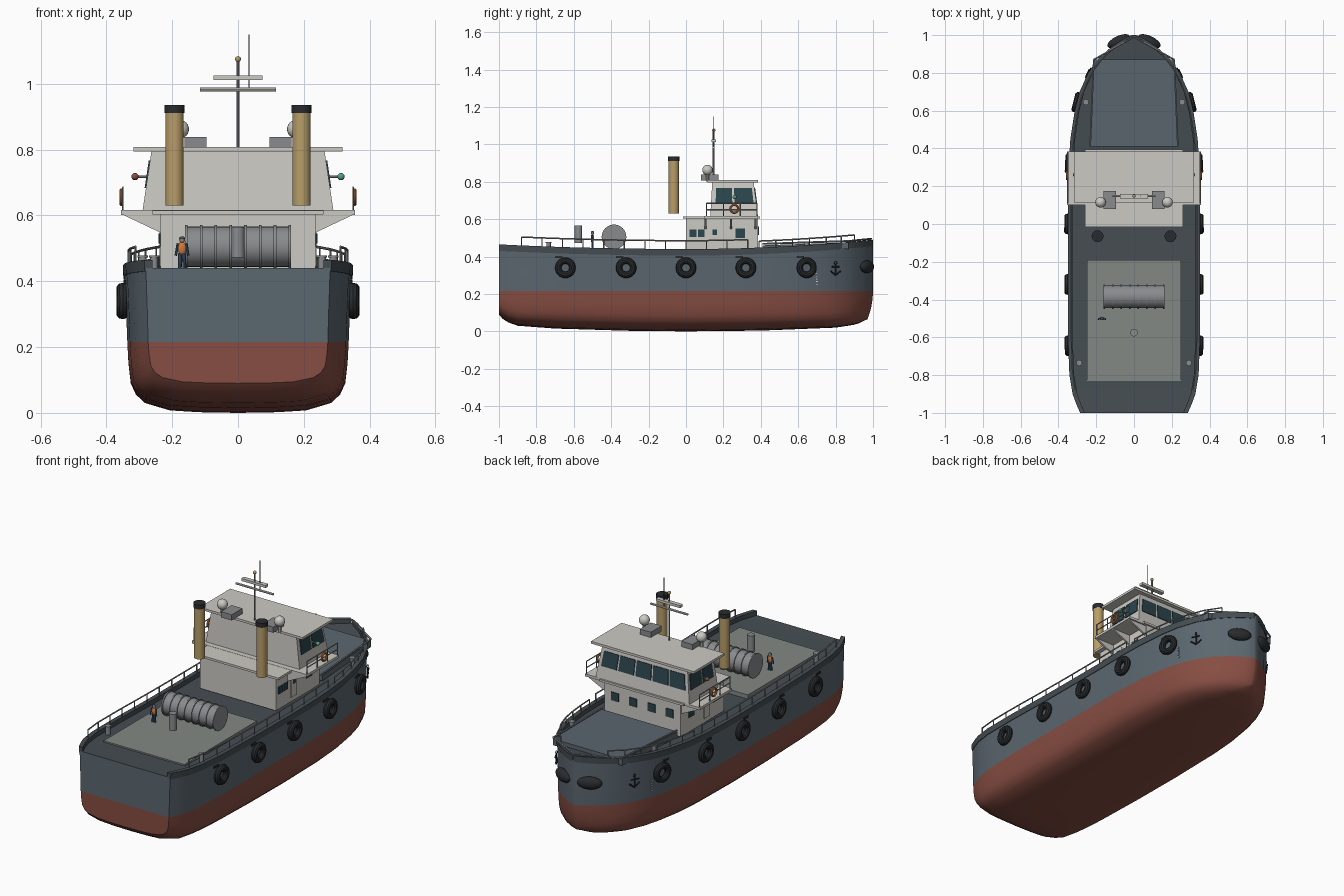
import bpy, bmesh, math
from mathutils import Vector as V

if "Cube" in bpy.data.objects:
    bpy.data.objects.remove(bpy.data.objects["Cube"])

def mat(name, *c):
    m = bpy.data.materials.new(name)
    m.diffuse_color = (*c, 1)
    m.use_nodes = True
    m.node_tree.nodes["Principled BSDF"].inputs["Base Color"].default_value = m.diffuse_color
    return m
SLATE, RED = mat("slate", .105, .135, .16), mat("red", .24, .075, .055)
DARK, BLACK = mat("dark", .06, .075, .085), mat("black", .022, .024, .027)
DECK, WHITE = mat("deck", .23, .25, .235), mat("white", .6, .59, .55)
TAN, GLASS = mat("tan", .48, .34, .14), mat("glass", .025, .06, .075)
STEEL, ORANGE = mat("steel", .25, .26, .27), mat("orange", .6, .2, .05)
GREEN, BLUE, SKIN = mat("green", .1, .35, .25), mat("blue", .05, .1, .17), mat("skin", .5, .3, .2)

def make(name, verts, faces, *mats, smooth=False):
    me = bpy.data.meshes.new(name)
    me.from_pydata([tuple(v) for v in verts], [], faces)
    bm = bmesh.new(); bm.from_mesh(me)
    bmesh.ops.recalc_face_normals(bm, faces=bm.faces)
    bm.to_mesh(me); bm.free()
    o = bpy.data.objects.new(name, me)
    bpy.context.collection.objects.link(o)
    for m in mats: me.materials.append(m)
    if smooth: shade(o)
    return o

def shade(o):
    bpy.ops.object.select_all(action='DESELECT')
    o.select_set(True); bpy.context.view_layer.objects.active = o
    bpy.ops.object.shade_smooth_by_angle(angle=math.radians(35))

def hexa(name, lo, hi, m):
    """Solid between two quads."""
    return make(name, lo + hi, [(0, 1, 2, 3), (4, 5, 6, 7)] +
                [(i, (i+1) % 4, (i+1) % 4+4, i+4) for i in range(4)], m)

def box(name, x0, x1, y0, y1, z0, z1, m):
    q = [(x0, y0), (x1, y0), (x1, y1), (x0, y1)]
    return hexa(name, [(*p, z0) for p in q], [(*p, z1) for p in q], m)

def rod(name, a, b, r, m, n=8):
    a, b = V(a), V(b)
    bpy.ops.mesh.primitive_cylinder_add(vertices=n, radius=r, depth=(b-a).length, location=(a+b)/2,
                                        rotation=(b-a).to_track_quat('Z', 'Y').to_euler())
    return done(name, m)

def done(name, m):
    o = bpy.context.object
    o.name = name; o.data.materials.append(m); shade(o)
    return o

def ball(name, loc, r, m, scale=(1, 1, 1), rz=0):
    bpy.ops.mesh.primitive_uv_sphere_add(segments=20, ring_count=12, radius=r, location=loc, rotation=(0, 0, rz))
    bpy.context.object.scale = scale
    return done(name, m)

def ring(name, loc, R, r, m, rz=0):
    bpy.ops.mesh.primitive_torus_add(major_radius=R, minor_radius=r, major_segments=28, minor_segments=10,
                                     location=loc, rotation=(0, math.pi/2, rz))
    return done(name, m)

def panel(name, q, u0, u1, v0, v1, m, t=.004):
    """Thin plate on the quad q (lower left, lower right, upper right, upper left)."""
    q = [V(p) for p in q]
    P = lambda u, v: q[0].lerp(q[1], u).lerp(q[3].lerp(q[2], u), v)
    n = (q[1]-q[0]).cross(q[3]-q[0]).normalized() * t
    c = [P(u0, v0), P(u1, v0), P(u1, v1), P(u0, v1)]
    return hexa(name, [p-n for p in c], [p+n for p in c], m)

def interp(tab, y):
    for (a, p), (b, q) in zip(tab, tab[1:]):
        if y <= b: return p + (q-p)*(y-a)/(b-a)
    return tab[-1][1]
BEAM = [(-1, .28), (-.95, .302), (-.9, .32), (-.8, .337), (-.6, .345), (0, .345), (.3, .342), (.45, .332),
        (.6, .309), (.7, .283), (.8, .238), (.88, .18), (.94, .112), (.98, .05), (1, .008)]
KEEL = [(-1, .09), (-.97, .055), (-.9, .03), (-.7, .015), (-.3, .003), (0, 0), (.4, .004), (.8, .02), (.93, .037), (1, .065)]
W = lambda y: interp(BEAM, y)
top = lambda y: .44 + (.05 if y > 0 else .025)*y*y     # bulwark top
YS = sorted({y for y, _ in BEAM} | {-.98, -.7, -.3, .15, .75, .84, .91, .96})

# hull: lofted sections, split at the waterline
WL = .215
LOW = [(0, 0), (.35, .01), (.6, .035), (.82, .14), (.9, .26), (.945, .42), (.965, .7), (.975, 1)]
HIGH = [(.985, .45), (1, 1)]
verts, faces = [], []
for y in YS:
    k, s, w = interp(KEEL, y), top(y)-.025, W(y)
    half = [(u*w, k+(WL-k)*v, (1-v)**2*.03) for u, v in LOW] + [(u*w, WL+(s-WL)*v, 0) for u, v in HIGH]
    bow = max(0, (y-.8)/.2)
    for x, z, d in [(-x, z, d) for x, z, d in half[:0:-1]] + half:
        verts.append((x, y-d*bow, z))
n = 2*len(LOW+HIGH)-1
for i in range(len(YS)-1):
    faces += [(i*n+j, i*n+(j+1) % n, (i+1)*n+(j+1) % n, (i+1)*n+j) for j in range(n)]
# transom and stem caps as strips so the colour can change at the waterline
for b in (0, len(YS)*n-n):
    faces += [(b+j, b+j+1, b+n-2-j, b+n-1-j) for j in range(n//2-1)] + [(b+n//2-1, b+n//2, b+n//2+1)]
hull = make("hull", verts, faces, SLATE, RED, DARK, smooth=True)
for p in hull.data.polygons:
    zs = [hull.data.vertices[v].co.z for v in p.vertices]
    p.material_index = 1 if max(zs) < WL+.001 else (2 if p.normal.z > .9 else 0)

# bulwark strips
for s in (-1, 1):
    bv, bf = [], []
    for y in YS:
        w, t = W(y), top(y)
        for dx, z in ((.003, t-.035), (.005, t), (-.02, t), (-.02, t-.035)):
            bv.append((s*max(w+dx, .002), y, z))
    for i in range(len(YS)-1):
        bf += [(4*i+j, 4*i+(j+1) % 4, 4*i+4+(j+1) % 4, 4*i+4+j) for j in range(4)]
    bf += [(0, 1, 2, 3), tuple(len(bv)-4+j for j in range(4))]
    make("bulwark", bv, bf, DARK, smooth=True)

# decks
box("aft_deck", -.25, .25, -.83, -.19, .41, .44, DECK)
hexa("fore_trunk", [(-.235, .41, .43), (.235, .41, .43), (.215, .87, .44), (-.215, .87, .44)],
     [(-.235, .41, .46), (.235, .41, .46), (.215, .87, .475), (-.215, .87, .475)], SLATE)

# lower house with bridge deck
box("lower_house", -.235, .235, 0, .385, .42, .605, WHITE)
box("bridge_deck", -.26, .26, -.015, .395, .603, .615, WHITE)
box("bridge_wings", -.355, .355, .1, .385, .602, .616, WHITE)
front = [(.235, .385, .44), (-.235, .385, .44), (-.235, .385, .605), (.235, .385, .605)]
for i in range(4):
    c = .14 + i*.24
    panel("house_front_window", front, c-.05, c+.05, .45, .73, GLASS)

# wheelhouse: tapered block with window panels
B = [(-.29, .13, .615), (.29, .13, .615), (.29, .385, .615), (-.29, .385, .615)]
T = [(-.263, .14, .795), (.263, .14, .795), (.263, .362, .795), (-.263, .362, .795)]
hexa("wheelhouse", B, T, WHITE)
for i in range(5):
    panel("bridge_front_window", [B[2], B[3], T[3], T[2]], .035+i*.19, .205+i*.19, .38, .84, GLASS)
for q in ([B[1], B[2], T[2], T[1]], [B[3], B[0], T[0], T[3]]):
    f = q[0][0] < 0
    for u0, u1 in ((.1, .47), (.52, .94)):
        panel("bridge_side_window", q, *((1-u1, 1-u0) if f else (u0, u1)), .38, .84, GLASS)
box("wheelhouse_roof", -.318, .318, .115, .385, .795, .808, WHITE)

# rooftop gear and mast
MY = .148
rod("mast", (0, MY, .8), (0, MY, 1.07), .005, STEEL)
ball("mast_light", (0, MY, 1.075), .009, TAN)
rod("yard", (-.115, MY, .983), (.115, MY, .983), .006, WHITE)
box("radar_bar", -.075, .075, MY-.012, MY+.012, 1.012, 1.026, WHITE)
rod("whip_antenna", (.033, MY, .983), (.033, MY, 1.15), .002, BLACK, 6)

for s in (-1, 1):
    X = lambda a, b: sorted((s*a, s*b))
    # roof boxes and domes
    box("roof_locker", *X(.095, .162), .08, .175, .806, .838, STEEL)
    ball("radar_dome", (s*.177, .115, .862), .028, WHITE)
    rod("dome_stem", (s*.177, .115, .8), (s*.177, .115, .84), .009, WHITE)
    # funnels
    rod("funnel", (s*.193, -.065, .63), (s*.193, -.065, .915), .028, TAN, 28)
    rod("funnel_cap", (s*.193, -.065, .912), (s*.193, -.065, .936), .031, BLACK, 28)
    # wing brackets
    for y in (.105, .24, .372):
        p = [(s*.23, .545), (s*.352, .603), (s*.23, .603)]
        make("wing_bracket", [(x, y+d, z) for d in (-.005, .005) for x, z in p],
             [(0, 1, 2), (3, 4, 5), (0, 1, 4, 3), (1, 2, 5, 4), (2, 0, 3, 5)], WHITE)
    # house side windows and door
    for y0, y1, z0, z1 in ((.02, .055, .505, .545), (.065, .1, .505, .545), (.265, .315, .5, .55), (.13, .18, .445, .56)):
        box("side_opening", *X(.23, .239), y0, y1, z0, z1, WHITE if z1 > .555 else GLASS)
    box("door_window", *X(.23, .241), .143, .167, .515, .545, GLASS)
    # wing rails, lifebuoy, running light
    for z in (.65, .685):
        rod("wing_rail", (s*.35, .11, z), (s*.35, .38, z), .003, STEEL, 6)
    for y in (.11, .2, .29, .38):
        rod("wing_post", (s*.35, y, .61), (s*.35, y, .685), .003, STEEL, 6)
    ring("lifebuoy", (s*.354, .258, .655), .021, .006, ORANGE)
    ball("running_light", (s*.313, .26, .718), .011, GREEN if s > 0 else RED)
    rod("light_arm", (s*.27, .26, .718), (s*.31, .26, .718), .004, STEEL, 6)
    # deck rails follow the sheer
    aft = [(s*(W(y)-.012), y, top(y)) for y in [-.88+i*.11 for i in range(12)]]
    fore = [(s*(W(y)-.012), y, top(y)) for y in (.39, .48, .57, .66, .75, .83, .9)]
    for pts, h in ((aft, .045), (fore, .035)):
        for a, b in zip(pts, pts[1:]):
            rod("deck_rail", V(a)+V((0, 0, h)), V(b)+V((0, 0, h)), .004, STEEL, 6)
        for a in pts:
            rod("rail_post", a, V(a)+V((0, 0, h)), .003, STEEL, 6)
    # trunk edge rails
    rod("trunk_rail", (s*.232, .41, .468), (s*.213, .87, .483), .005, STEEL, 6)
    rod("bow_rail", (s*.213, .87, .483), (0, .99, .495), .005, STEEL, 6)
    # tyre fenders with scuppers above
    for y in (-.645, -.32, 0, .32, .645):
        rz = math.atan2(W(y-.05)-W(y+.05), .1)*s
        ring("tyre_fender", (s*(W(y)+.008), y, .34), .038, .017, BLACK, rz)
        w = W(y-.035)
        box("scupper", *X(w-.02, w+.003), y-.055, y-.015, .392, .404, BLACK)
    # bow fenders
    ball("bow_fender", (s*.082, .968, .345), .034, BLACK, (1.9, .8, 1), -s*.45)
    # anchor
    ax = s*(W(.8)+.004)
    rod("anchor_shank", (ax, .8, .3), (ax, .8, .36), .004, BLACK, 6)
    rod("anchor_stock", (ax+s*.014, .78, .345), (ax-s*.006, .82, .345), .004, BLACK, 6)
    for d in (-1, 1):
        rod("anchor_arm", (ax, .8, .3), (ax-s*d*.014, .8+d*.026, .322), .004, BLACK, 6)
    ring("anchor_ring", (ax, .8, .366), .007, .002, BLACK)
    # draught ticks
    for i in range(5):
        w = W(.7)*(.983+.003*i)
        box("draught_tick", *X(w-.01, w+.003), .695, .705, .25+i*.014, .254+i*.014, WHITE)
    # mooring bitts
    for x, y in ((.255, .645), (.29, -.735)):
        rod("mooring_bitt", (s*x, y, .41), (s*x, y, .475), .012, STEEL, 16)
        rod("bitt_cap", (s*x, y, .472), (s*x, y, .478), .016, STEEL, 16)

# winch drum with ribs, and capstan
rod("winch_drum", (-.16, -.385, .505), (.16, -.385, .505), .061, STEEL, 32)
for i in range(8):
    x = -.157+i*.0449
    rod("drum_rib", (x-.004, -.385, .505), (x+.004, -.385, .505), .066, STEEL, 32)
rod("capstan", (0, -.575, .472), (0, -.575, .565), .02, STEEL, 20)

# deckhand
px, py = -.17, -.5
for d in (-1, 1):
    rod("deckhand_leg", (px+d*.007, py, .44), (px+d*.006, py, .485), .006, BLUE)
    rod("deckhand_arm", (px+d*.013, py, .515), (px+d*.019, py-.004, .478), .004, BLUE)
ball("deckhand_body", (px, py, .5), .013, ORANGE, (1, .7, 1.6))
ball("deckhand_head", (px, py, .526), .009, SKIN)
ball("deckhand_cap", (px, py, .531), .009, BLUE, (1, 1, .6))
